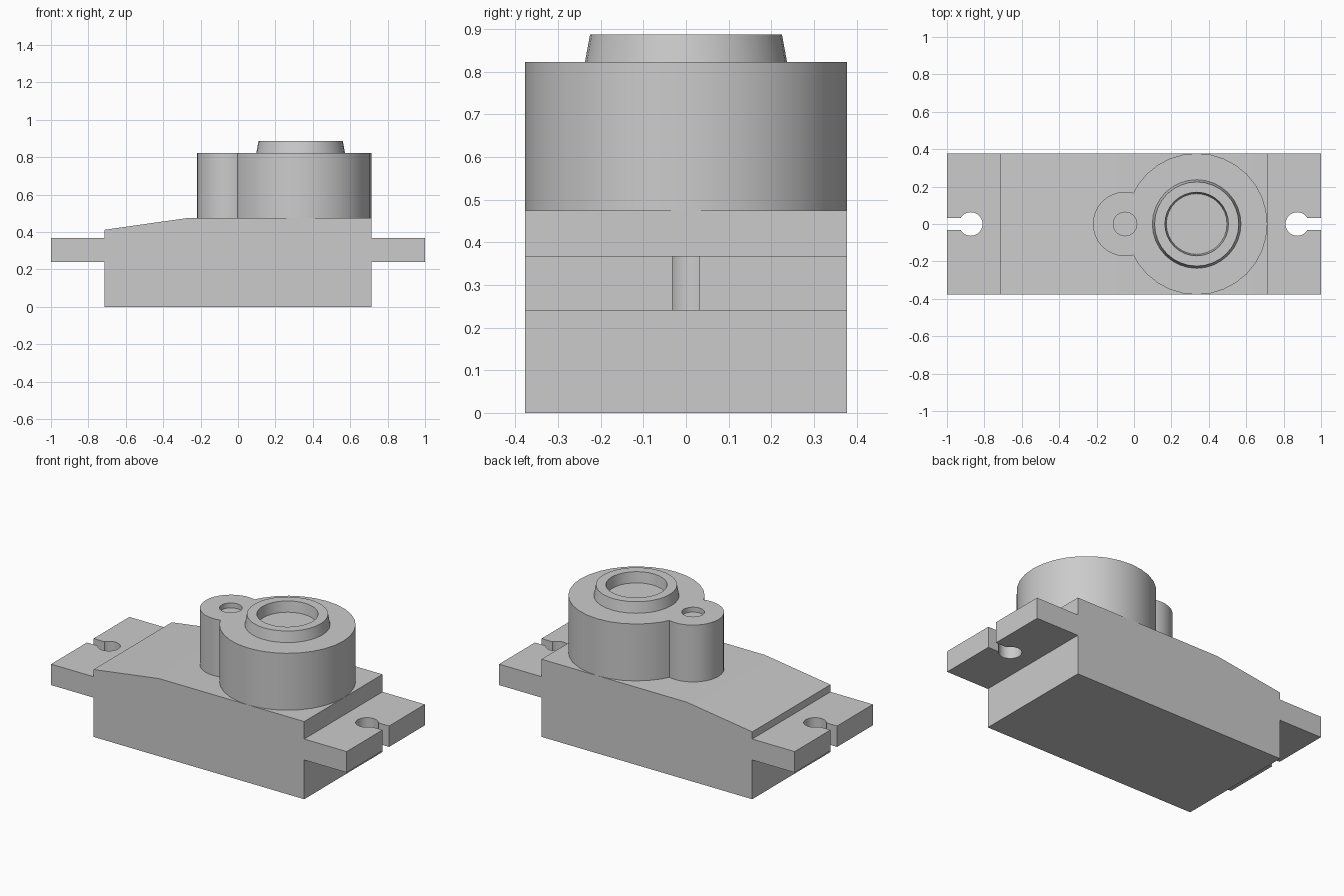
import bpy
import bmesh
from math import cos, sin, pi, radians

if "Cube" in bpy.data.objects:
    bpy.data.objects.remove(bpy.data.objects["Cube"], do_unlink=True)

grey = bpy.data.materials.new("plain_grey")
grey.use_nodes = True
grey.diffuse_color = (0.6, 0.6, 0.6, 1)
grey.node_tree.nodes["Principled BSDF"].inputs["Base Color"].default_value = (0.6, 0.6, 0.6, 1)


def finish(name, bm):
    bmesh.ops.recalc_face_normals(bm, faces=bm.faces)
    mesh = bpy.data.meshes.new(name)
    bm.to_mesh(mesh)
    bm.free()
    mesh.materials.append(grey)
    obj = bpy.data.objects.new(name, mesh)
    bpy.context.collection.objects.link(obj)
    return obj


def prism(name, points, direction):
    """Extrude a closed outline along a direction."""
    bm = bmesh.new()
    face = bm.faces.new([bm.verts.new(p) for p in points])
    result = bmesh.ops.extrude_face_region(bm, geom=[face], use_keep_orig=True)
    verts = [v for v in result["geom"] if isinstance(v, bmesh.types.BMVert)]
    bmesh.ops.translate(bm, verts=verts, vec=direction)
    return finish(name, bm)


def cylinder(name, x, radius, bottom, top, sides=32):
    ring = [(x + radius * cos(2 * pi * i / sides), radius * sin(2 * pi * i / sides), bottom)
            for i in range(sides)]
    return prism(name, ring, (0, 0, top - bottom))


def combine(obj, tool, operation):
    mod = obj.modifiers.new(operation.lower(), "BOOLEAN")
    mod.operation = operation
    mod.solver = "EXACT"
    mod.object = tool
    bpy.context.view_layer.objects.active = obj
    bpy.ops.object.modifier_apply(modifier=mod.name)
    bpy.data.objects.remove(tool, do_unlink=True)


def smooth(obj):
    bpy.ops.object.select_all(action="DESELECT")
    obj.select_set(True)
    bpy.context.view_layer.objects.active = obj
    bpy.ops.object.shade_smooth_by_angle(angle=radians(30))


half, end, depth = 0.713, 1.0, 0.378
low, high, deck = 0.24, 0.368, 0.475

# Case with sloping deck and the two mounting ears, as one side profile
profile = [(-half, 0), (half, 0), (half, low), (end, low), (end, high), (half, high),
           (half, deck), (-0.27, deck), (-half, 0.412), (-half, high),
           (-end, high), (-end, low), (-half, low)]
case = prism("case", [(x, -depth, z) for x, z in profile], (0, 2 * depth, 0))

# Keyhole screw slots in the ears
for side in (-1, 1):
    centre = side * 0.873
    combine(case, cylinder("hole_cutter", centre, 0.063, low - 0.05, high + 0.05), "DIFFERENCE")
    slot = [(centre, -0.032), (side * 1.1, -0.032), (side * 1.1, 0.032), (centre, 0.032)]
    combine(case, prism("slot_cutter", [(x, y, low - 0.05) for x, y in slot],
                        (0, 0, high - low + 0.1)), "DIFFERENCE")
smooth(case)

# Gear housing: large drum joined to a small one with a shallow hole
drum_top = 0.823
drum_x = half - depth
housing = cylinder("gear_housing", drum_x, depth, deck, drum_top)
combine(housing, cylinder("small_drum", -0.048, 0.172, deck, drum_top), "UNION")
combine(housing, cylinder("pin_cutter", -0.048, 0.063, drum_top - 0.03, drum_top + 0.1), "DIFFERENCE")
smooth(housing)

# Tapered output collar with an open bore
section = [(0.237, drum_top), (0.225, 0.888), (0.17, 0.888), (0.162, drum_top)]
bm = bmesh.new()
sides = 32
rings = [[bm.verts.new((drum_x + r * cos(2 * pi * i / sides), r * sin(2 * pi * i / sides), z))
          for i in range(sides)] for r, z in section]
for a, b in zip(rings, rings[1:]):
    for i in range(sides):
        j = (i + 1) % sides
        bm.faces.new((a[i], a[j], b[j], b[i]))
smooth(finish("output_collar", bm))
